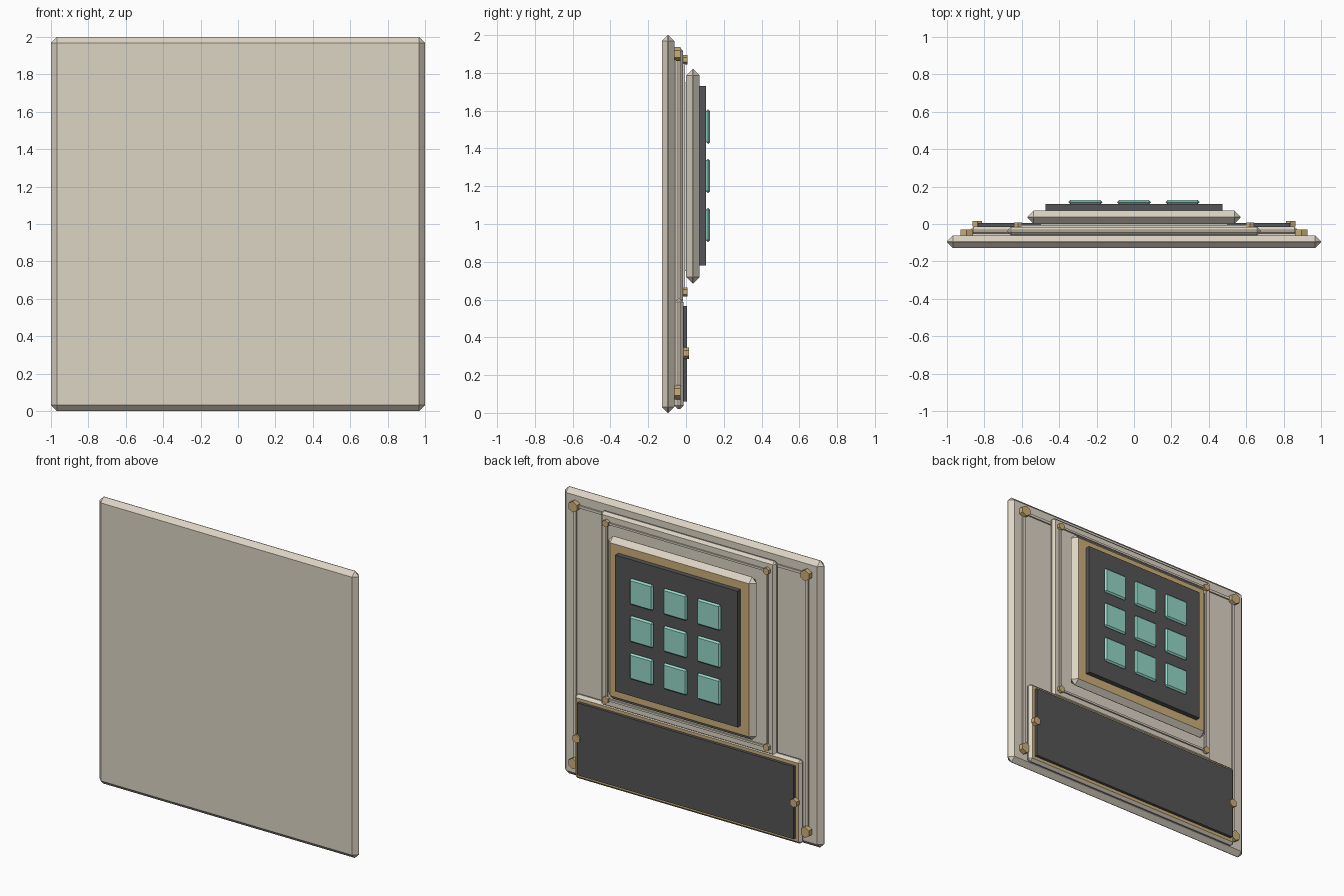
import bpy
import bmesh
import math
from mathutils import Matrix, Vector

old = bpy.data.objects.get("Cube")
if old:
    bpy.data.objects.remove(old, do_unlink=True)


def material(name, rgb):
    m = bpy.data.materials.new(name)
    m.use_nodes = True
    color = (*rgb, 1)
    m.diffuse_color = color
    m.node_tree.nodes["Principled BSDF"].inputs["Base Color"].default_value = color
    return m


BODY = material("warm_beige", (0.72, 0.66, 0.555))
GOLD = material("brass", (0.61, 0.43, 0.19))
DARK = material("charcoal", (0.09, 0.09, 0.095))
TEAL = material("teal", (0.30, 0.68, 0.57))


def finish(name, bm, mats):
    mesh = bpy.data.meshes.new(name)
    bm.to_mesh(mesh)
    bm.free()
    for m in mats:
        mesh.materials.append(m)
    obj = bpy.data.objects.new(name, mesh)
    bpy.context.scene.collection.objects.link(obj)
    return obj


def box(name, xs, ys, zs, mat, chamfer=0, face_mat=None):
    """Chamfered box; face_mat colours the flat face turned to the back."""
    spans = (xs, ys, zs)
    size = [b - a for a, b in spans]
    mid = Vector([(a + b) / 2 for a, b in spans])
    bm = bmesh.new()
    bmesh.ops.create_cube(bm, size=1, matrix=Matrix.Translation(mid) @ Matrix.Diagonal((*size, 1)))
    if chamfer:
        bmesh.ops.bevel(bm, geom=bm.edges[:], offset=chamfer, segments=1,
                        affect='EDGES', clamp_overlap=True)
    bm.normal_update()
    if face_mat:
        for f in bm.faces:
            f.material_index = int(f.normal.y > 0.9)
    return finish(name, bm, [mat, face_mat] if face_mat else [mat])


def bolt(name, x, z, radius, y0, y1):
    """Hexagonal bolt head with a corner pointing up."""
    bm = bmesh.new()
    place = (Matrix.Translation((x, (y0 + y1) / 2, z)) @ Matrix.Rotation(math.pi / 2, 4, 'X')
             @ Matrix.Rotation(math.pi / 2, 4, 'Z'))
    bmesh.ops.create_cone(bm, cap_ends=True, segments=6, radius1=radius, radius2=radius,
                          depth=y1 - y0, matrix=place)
    # Turn the head if a flat side ended up on top
    if max(v.co.z for v in bm.verts) < z + radius * 0.95:
        bmesh.ops.rotate(bm, cent=(x, 0, z), verts=bm.verts[:],
                         matrix=Matrix.Rotation(math.pi / 6, 3, 'Y'))
    return finish(name, bm, [GOLD])


def bolted_frame(name, x, z0, z1, width, radius, y0, rail_y, bolt_y):
    """Four thin rails with a bolt at each corner."""
    w = width / 2
    for side, sx in (("left", x), ("right", -x)):
        box(f"{name}_rail_{side}", (sx - w, sx + w), (y0, rail_y), (z0, z1), BODY)
        for level, z in (("bottom", z0), ("top", z1)):
            bolt(f"{name}_bolt_{level}_{side}", sx, z, radius, y0, bolt_y)
    for level, z in (("bottom", z0), ("top", z1)):
        box(f"{name}_rail_{level}", (-x, x), (y0, rail_y), (z - w, z + w), BODY)


# Main slab and the rails around its edge
box("base_slab", (-1, 1), (-0.128, -0.062), (0, 2), BODY, 0.031)
bolted_frame("outer_frame", 0.895, 0.11, 1.9, 0.018, 0.038, -0.062, -0.052, -0.029)

# Upper backing panel with its own bolted frame
box("upper_panel", (-0.675, 0.675), (-0.06, -0.015), (0.58, 1.935), BODY, 0.018)
bolted_frame("inner_frame", 0.62, 0.64, 1.87, 0.014, 0.025, -0.016, -0.005, 0.007)

# Lower panel with a brass face, dark plate and two bolts
box("lower_panel", (-0.875, 0.875), (-0.06, -0.014), (0.02, 0.605), BODY, 0.018, GOLD)
box("lower_plate", (-0.835, 0.835), (-0.014, 0.006), (0.06, 0.565), DARK)
for side, sx in (("left", 0.838), ("right", -0.838)):
    bolt(f"lower_bolt_{side}", sx, 0.315, 0.03, -0.014, 0.016)

# Raised module with a brass face and dark keypad plate
box("module_mount", (-0.5, 0.5), (-0.016, 0.003), (0.75, 1.75), BODY)
box("module_body", (-0.57, 0.57), (0.001, 0.072), (0.685, 1.82), BODY, 0.034, GOLD)
box("keypad_plate", (-0.472, 0.472), (0.072, 0.106), (0.78, 1.73), DARK)

# Three by three keys
h = 0.091
for row in range(3):
    for col in range(3):
        x = (col - 1) * 0.26
        z = 1.255 + (row - 1) * 0.26
        box(f"key_{row + 1}_{col + 1}", (x - h, x + h), (0.105, 0.128), (z - h, z + h), TEAL, 0.011)
